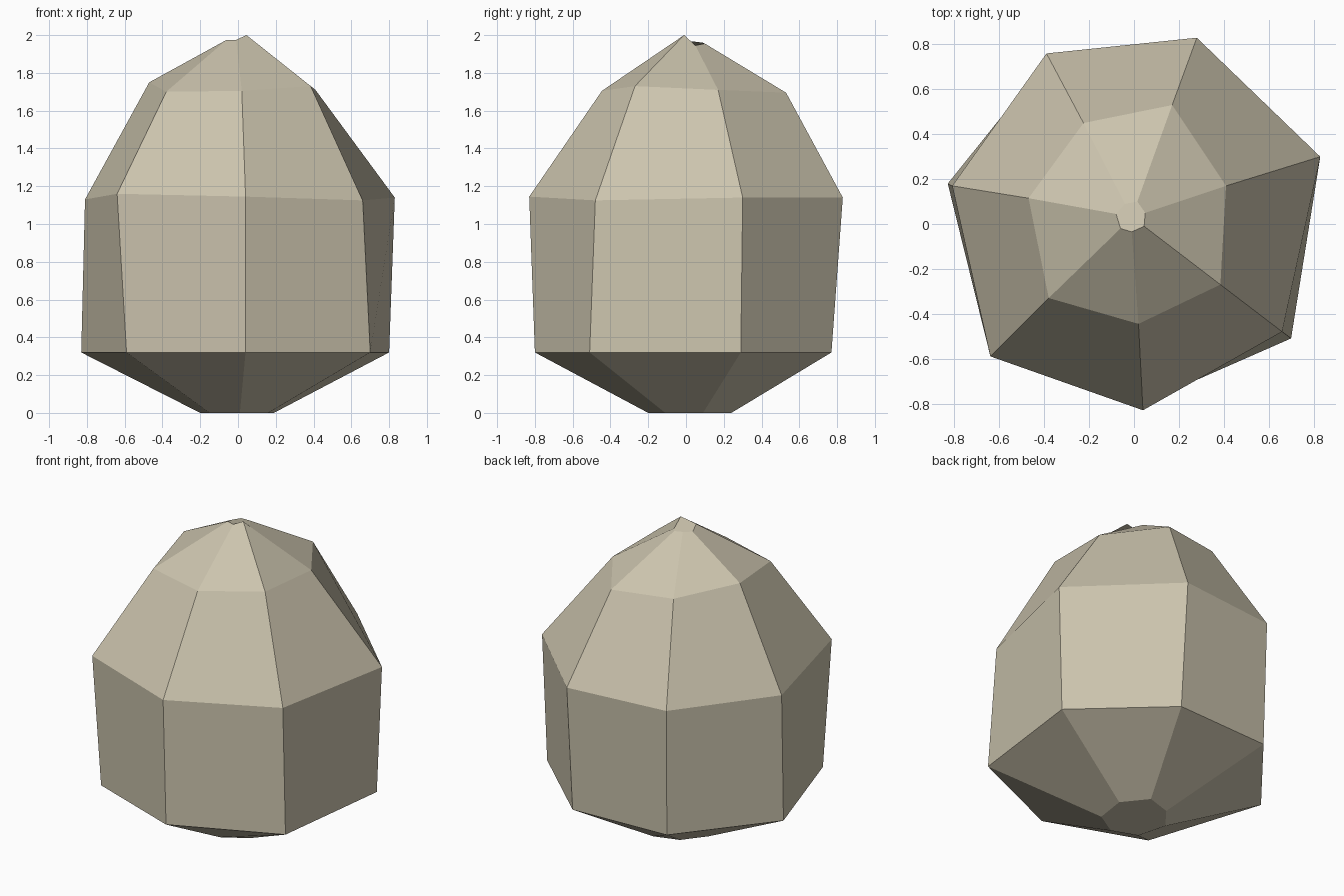
import bpy, bmesh

# Seven-sided hand-hewn rings, from the base to the tip
base = [(x, y, 0) for x, y in [(-.15, -.14), (.01, -.20), (.16, -.11), (.19, .09),
                               (.07, .24), (-.09, .19), (-.20, .05)]]
lower = [(x, y, .32) for x, y in [(-.59, -.57), (.04, -.80), (.70, -.51), (.80, .29),
                                  (.28, .77), (-.38, .74), (-.83, .18)]]
upper = [(-.64, -.59, 1.16), (.04, -.83, 1.145), (.66, -.48, 1.125), (.83, .30, 1.14),
         (.28, .83, 1.14), (-.39, .76, 1.14), (-.81, .17, 1.13)]
shoulder = [(-.38, -.33, 1.70), (.02, -.445, 1.705), (.385, -.27, 1.73), (.41, .17, 1.71),
            (.17, .53, 1.695), (-.225, .45, 1.71), (-.47, .115, 1.75)]
tip = [(-.06, -.02, 1.975), (-.01, -.035, 1.975), (.045, -.01, 2.0), (.05, .05, 1.945),
       (.015, .10, 1.955), (-.04, .09, 1.96), (-.08, .045, 1.955)]

# Skin the rings with quads and cap both ends
bm = bmesh.new()
rings = [[bm.verts.new(p) for p in r] for r in (base, lower, upper, shoulder, tip)]
for a, b in zip(rings, rings[1:]):
    for i in range(7):
        j = (i + 1) % 7
        bm.faces.new((a[i], a[j], b[j], b[i]))
bm.faces.new(rings[0][::-1])
bm.faces.new(rings[-1])
bmesh.ops.recalc_face_normals(bm, faces=bm.faces)
mesh = bpy.data.meshes.new("pod_body")
bm.to_mesh(mesh)
bm.free()

# Single pale stone colour
mat = bpy.data.materials.new("pale beige")
mat.diffuse_color = (.60, .55, .42, 1)
mesh.materials.append(mat)
bpy.context.collection.objects.link(bpy.data.objects.new("pod_body", mesh))
